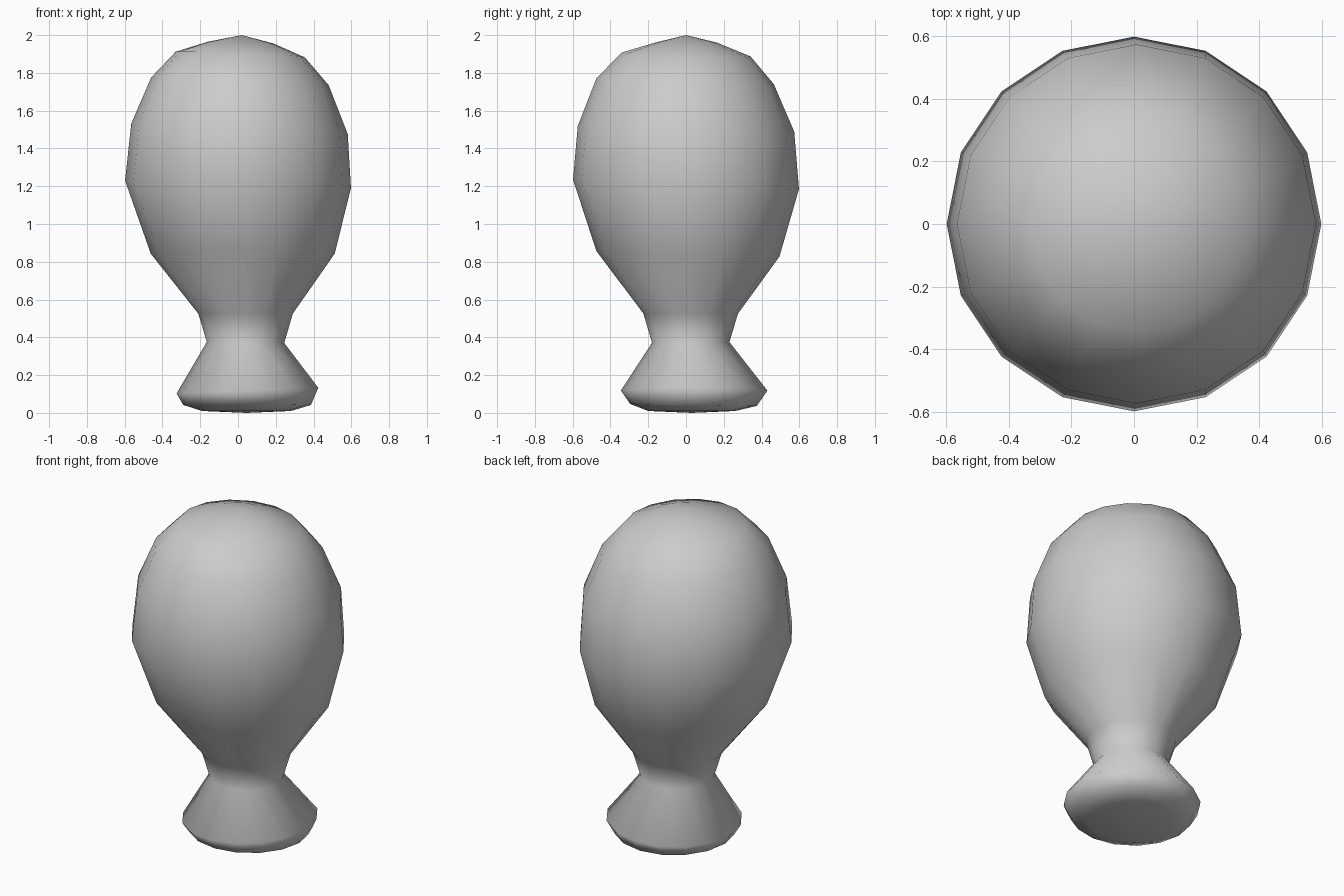
import bpy, bmesh, math

if "Cube" in bpy.data.objects:
    bpy.data.objects.remove(bpy.data.objects["Cube"])

SIDES = 16

# Slightly tilted, off-centre rings: cx, cy, rx, ry, z, x tilt, y tilt
RINGS = [
    (.015, .000, .175, .165, 1.96, -.005, .000),
    (.012, .000, .342, .342, 1.897, -.015, -.010),
    (.010, -.005, .470, .470, 1.755, -.020, -.015),
    (.008, .000, .573, .573, 1.504, -.028, -.015),
    (.000, .000, .598, .598, 1.21, -.020, -.025),
    (.025, .010, .487, .485, .843, .000, -.015),
    (.040, .025, .250, .250, .525, .000, .000),
    (.040, .025, .205, .205, .373, -.003, .002),
    (.050, .043, .375, .388, .118, .015, .000),
    (.048, .040, .338, .335, .042, .000, -.005),
    (.045, .030, .235, .230, .010, .000, .000),
]

bm = bmesh.new()


def ring(cx, cy, rx, ry, z, tx, ty):
    verts = []
    for i in range(SIDES):
        a = 2 * math.pi * i / SIDES
        c, s = math.cos(a), math.sin(a)
        verts.append(bm.verts.new((cx + rx * c, cy + ry * s, z + tx * c + ty * s)))
    return verts


# Bulb, neck and flared foot as one skin
loops = [ring(*r) for r in RINGS]
for a, b in zip(loops, loops[1:]):
    for i in range(SIDES):
        j = (i + 1) % SIDES
        bm.faces.new((a[i], b[i], b[j], a[j]))

# Crown and underside fans
top = bm.verts.new((.02, 0, 2))
bottom = bm.verts.new((.045, .03, 0))
for i in range(SIDES):
    j = (i + 1) % SIDES
    bm.faces.new((top, loops[0][i], loops[0][j]))
    bm.faces.new((bottom, loops[-1][j], loops[-1][i]))

bmesh.ops.recalc_face_normals(bm, faces=bm.faces)
for f in bm.faces:
    f.smooth = True

mesh = bpy.data.meshes.new("bulb_body")
bm.to_mesh(mesh)
bm.free()
bpy.context.collection.objects.link(bpy.data.objects.new("bulb_body", mesh))
